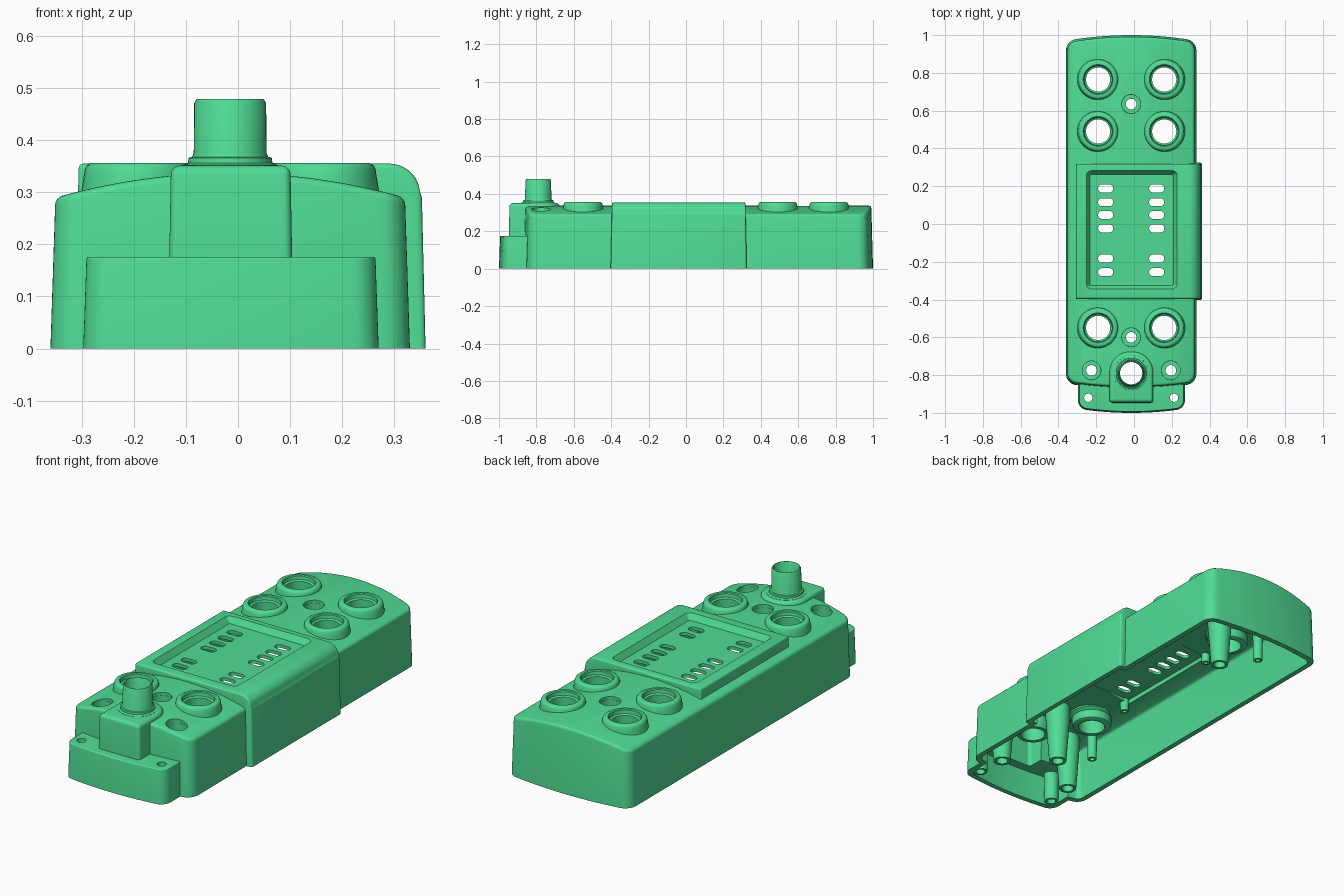
import bpy, bmesh, math

if "Cube" in bpy.data.objects:
    bpy.data.objects.remove(bpy.data.objects["Cube"])

CX = -0.015          # axis of symmetry of the main body


def arch(x):
    return 0.337 - 0.05 * ((x - CX) / 0.345) ** 2


def new_object(name, bm):
    bmesh.ops.recalc_face_normals(bm, faces=bm.faces[:])
    mesh = bpy.data.meshes.new(name)
    bm.to_mesh(mesh)
    bm.free()
    ob = bpy.data.objects.new(name, mesh)
    bpy.context.collection.objects.link(ob)
    return ob


def slab(bm, x0, x1, y0, y1, top, z0=0.0, r0=0.03, r1=0.03, bow0=0.0, bow1=0.0,
         draft=0.0, bevel=0.0, n=48):
    """Rounded plan with bowed ends, drafted walls and a bevelled top of height top(x)."""
    height = top if callable(top) else (lambda x: top)
    steps = [(draft + bevel * (1 - math.cos(a)), bevel * (1 - math.sin(a)))
             for a in [k * math.pi / 8 for k in range(5)]] if bevel else [(draft, 0.0)]
    xc = (x0 + x1) / 2

    def ring(d, drop):
        hw = (x1 - x0) / 2 - d
        front, back = [], []
        for i in range(n + 1):
            u = -hw * math.cos(math.pi * i / n)

            def corner(r):
                r = max(r - d, 0.001)
                e = min(r, max(0.0, abs(u) - (hw - r)))
                return r - math.sqrt(max(0.0, r * r - e * e))
            bow = (u / hw) ** 2
            x = xc + u
            z = z0 if drop is None else height(x) - drop
            front.append(bm.verts.new((x, y0 + d + bow0 * bow + corner(r0), z)))
            back.append(bm.verts.new((x, y1 - d - bow1 * bow - corner(r1), z)))
        return front, back

    rings = [ring(0, None)] + [ring(*s) for s in steps]
    loops = [f + b[::-1] for f, b in rings]
    for a, b in zip(loops, loops[1:]):
        for i in range(len(a)):
            j = (i + 1) % len(a)
            bm.faces.new((a[i], a[j], b[j], b[i]))
    for f, b in (rings[0], rings[-1]):
        for i in range(n):
            bm.faces.new((f[i], f[i + 1], b[i + 1], b[i]))


def slab_object(name, *args, **kw):
    bm = bmesh.new()
    slab(bm, *args, **kw)
    return new_object(name, bm)


def lathe(bm, x, y, profile, n=40):
    """Revolve a closed (radius, z) profile around a vertical axis."""
    rings = [[bm.verts.new((x + r * math.cos(2 * math.pi * i / n),
                            y + r * math.sin(2 * math.pi * i / n), z))
              for i in range(n)] for r, z in profile]
    for a, b in zip(rings, rings[1:] + rings[:1]):
        for i in range(n):
            j = (i + 1) % n
            bm.faces.new((a[i], a[j], b[j], b[i]))


def lathe_object(name, x, y, profile):
    bm = bmesh.new()
    lathe(bm, x, y, profile)
    return new_object(name, bm)


def drill(bm, x, y, r, z0=-0.1, z1=0.6, n=40):
    ret = bmesh.ops.create_cone(bm, cap_ends=True, segments=n, radius1=r, radius2=r, depth=z1 - z0)
    bmesh.ops.translate(bm, verts=ret["verts"], vec=(x, y, (z0 + z1) / 2))


def combine(target, other, operation):
    mod = target.modifiers.new(operation, "BOOLEAN")
    mod.operation, mod.solver, mod.object = operation, "EXACT", other
    bpy.context.view_layer.objects.active = target
    bpy.ops.object.modifier_apply(modifier=mod.name)
    bpy.data.objects.remove(other)


# Positions of repeated features
sockets = [(CX + s * 0.175, y) for y in (0.765, 0.49, -0.55) for s in (-1, 1)]
screws = [(CX, 0.635), (CX, -0.6), (CX - 0.21, -0.775), (CX + 0.21, -0.775)]
feet = [(CX - 0.227, -0.92), (CX + 0.227, -0.92)]
plug = (CX, -0.79)


# Outer housing: arched body, wrap-around panel block, front step and nose
def block_top(x):
    e = min(0.0599, max(0.0, x - 0.29))
    return 0.295 + math.sqrt(0.06 ** 2 - e * e)


housing = slab_object("housing", -0.36, 0.33, -0.87, 1.0, arch, r0=0.05, r1=0.05,
                      bow0=0.025, bow1=0.03, draft=0.009, bevel=0.014)
combine(housing, slab_object("panel_block", -0.313, 0.36, -0.403, 0.325, block_top, r0=0.012,
                             r1=0.012, draft=0.007, bevel=0.01), "UNION")
combine(housing, slab_object("front_step", -0.297, 0.27, -1.0, -0.8, 0.176, r0=0.045,
                             bow0=0.022, draft=0.006, bevel=0.005), "UNION")
combine(housing, slab_object("nose", -0.135, 0.107, -0.95, -0.67, 0.351, r0=0.02, r1=0.115,
                             draft=0.006, bevel=0.018), "UNION")

# Hollow underside
for args, kw in [
    ((-0.335, 0.305, -0.845, 0.975, lambda x: arch(x) - 0.03),
     dict(r0=0.03, r1=0.03, bow0=0.025, bow1=0.03, draft=0.009, bevel=0.01)),
    ((-0.2, 0.337, -0.378, 0.3, 0.285), dict(r0=0.01, r1=0.01, draft=0.009, bevel=0.02)),
    ((-0.272, 0.245, -0.976, -0.78, 0.152), dict(bow0=0.022, draft=0.004)),
    ((-0.11, 0.082, -0.926, -0.7, 0.325), dict(r0=0.02, r1=0.085, draft=0.004)),
    ((-0.235, 0.205, -0.32, 0.265, 0.309), dict(r0=0.005, r1=0.005)),
]:
    combine(housing, slab_object("cavity", *args, z0=-0.05, **kw), "DIFFERENCE")

# Label recess on the panel
combine(housing, slab_object("recess", -0.232, 0.208, -0.325, 0.263, 0.37, z0=0.325, r0=0.006,
                             r1=0.006, draft=-0.03), "DIFFERENCE")

# Indicator slots and all round openings
holes = bmesh.new()
for x in (CX - 0.135, CX + 0.135):
    for y in (0.188, 0.115, 0.048, -0.023, -0.183, -0.255):
        slab(holes, x - 0.04, x + 0.04, y - 0.021, y + 0.021, 0.5, z0=0.2, r0=0.0205,
             r1=0.0205, n=24)
for x, y in sockets:
    drill(holes, x, y, 0.078)
for x, y in screws:
    drill(holes, x, y, 0.05)
for x, y in feet:
    drill(holes, x, y, 0.022)
drill(holes, *plug, 0.065)
combine(housing, new_object("openings", holes), "DIFFERENCE")

# Round sockets with raised collars
for x, y in sockets:
    lathe_object("socket", x, y, [
        (0.112, 0.295), (0.107, 0.325), (0.104, 0.344), (0.1, 0.352), (0.093, 0.356),
        (0.079, 0.356), (0.075, 0.352), (0.073, 0.335), (0.064, 0.33), (0.064, 0.24),
        (0.082, 0.24), (0.092, 0.245), (0.097, 0.258), (0.097, 0.285)])

# Threaded plug tube on the nose
lathe_object("plug_tube", *plug, [
    (0.059, 0.24), (0.059, 0.474), (0.062, 0.479), (0.064, 0.479), (0.069, 0.471),
    (0.07, 0.375), (0.073, 0.368), (0.08, 0.366), (0.081, 0.356), (0.092, 0.352), (0.094, 0.335),
    (0.085, 0.335), (0.085, 0.25), (0.078, 0.24)])

# Countersunk screw posts
for x, y in screws:
    t = arch(x) - 0.015
    lathe_object("screw_post", x, y, [
        (0.028, 0.005), (0.042, 0.005), (0.06, 0.25), (0.06, t), (0.049, t), (0.049, 0.22),
        (0.028, 0.22)])

# Mounting posts in the front step
for x, y in feet:
    lathe_object("mounting_post", x, y, [(0.022, 0.002), (0.034, 0.002), (0.037, 0.165),
                                         (0.022, 0.165)])

# Small board pillars and standoffs inside
for s in (-1, 1):
    for y in (0.635, -0.63):
        x = CX + s * 0.245
        lathe_object("board_pillar", x, y, [(0.012, 0.12), (0.022, 0.12), (0.026, 0.29),
                                            (0.012, 0.29)])
    for y in (0.285, -0.335):
        lathe_object("panel_standoff", CX + s * 0.205, y, [(0.01, 0.245), (0.02, 0.245),
                                                          (0.022, 0.31), (0.01, 0.31)])

# Shared colour and smooth shading
green = bpy.data.materials.new("green_plastic")
green.diffuse_color = (0.08, 0.72, 0.3, 1)
green.use_nodes = True
green.node_tree.nodes["Principled BSDF"].inputs["Base Color"].default_value = green.diffuse_color
for ob in bpy.context.collection.objects:
    ob.data.materials.clear()
    ob.data.materials.append(green)
bpy.ops.object.select_all(action="SELECT")
bpy.ops.object.shade_smooth_by_angle(angle=math.radians(35))
